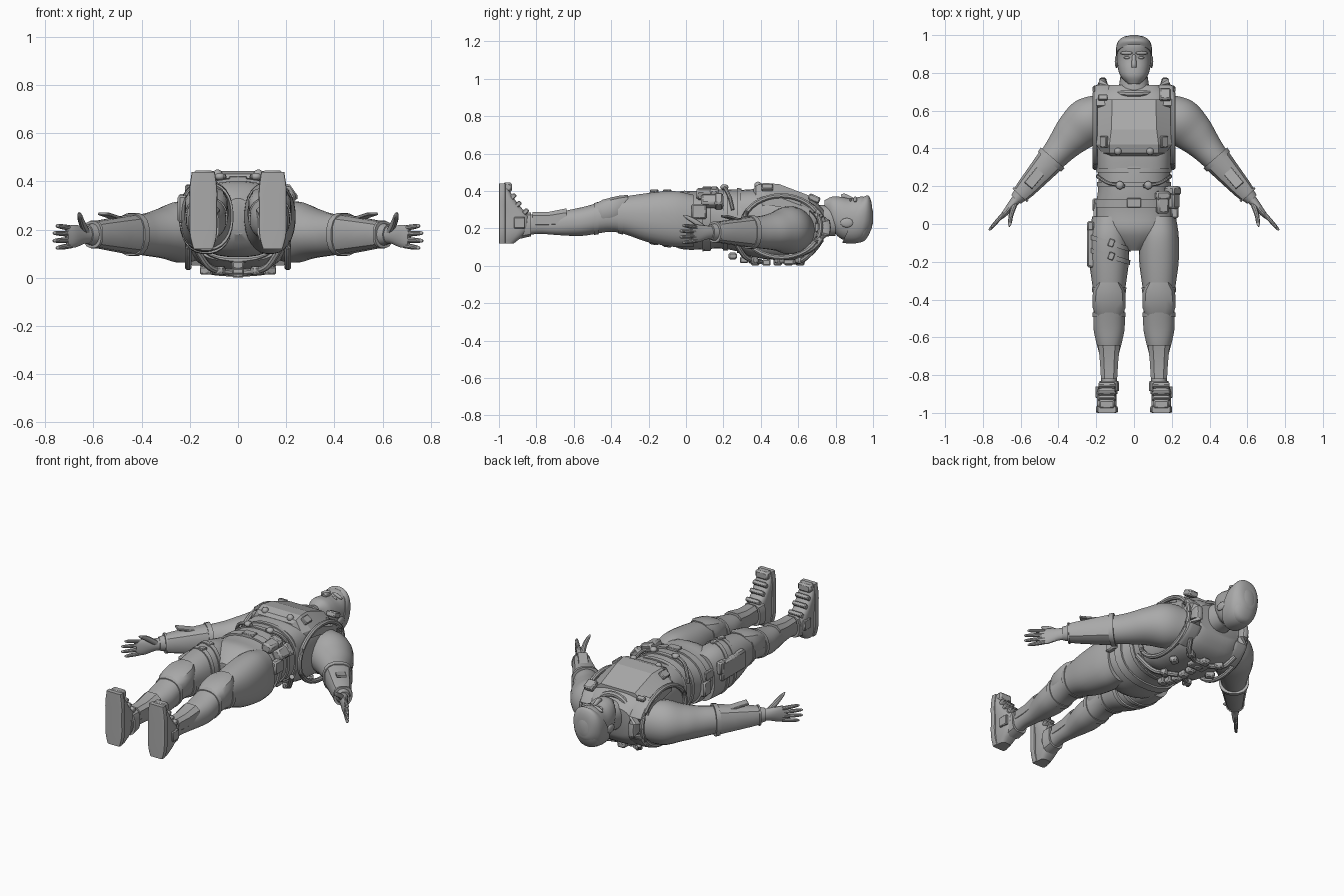
import bpy, bmesh, math
from mathutils import Vector, Matrix

cube = bpy.data.objects.get("Cube")
if cube:
    bpy.data.objects.remove(cube)

grey = bpy.data.materials.new("plain grey")
grey.use_nodes = True
grey.diffuse_color = (.4, .4, .4, 1)
grey.node_tree.nodes["Principled BSDF"].inputs["Base Color"].default_value = grey.diffuse_color


def finish(bm, name, mirror=False, angle=35):
    bmesh.ops.recalc_face_normals(bm, faces=bm.faces)
    mesh = bpy.data.meshes.new(name)
    bm.to_mesh(mesh)
    bm.free()
    mesh.materials.append(grey)
    ob = bpy.data.objects.new(name, mesh)
    bpy.context.collection.objects.link(ob)
    bpy.ops.object.select_all(action='DESELECT')
    ob.select_set(True)
    bpy.context.view_layer.objects.active = ob
    bpy.ops.object.shade_smooth_by_angle(angle=math.radians(angle))
    if mirror:
        ob.modifiers.new("Mirror", 'MIRROR').use_mirror_merge = False
    return ob


def skin(bm, loops):
    """Bridge rings of points and cap both ends."""
    rings = [[bm.verts.new(p) for p in loop] for loop in loops]
    n = len(rings[0])
    for a, b in zip(rings, rings[1:]):
        for i in range(n):
            bm.faces.new((a[i], a[(i + 1) % n], b[(i + 1) % n], b[i]))
    bm.faces.new(rings[0])
    bm.faces.new(rings[-1])


def oval(centre, u, v, sides, power):
    """Rounded section; a higher power is boxier."""
    out = []
    for i in range(sides):
        a = math.tau * (i + .5) / sides
        x, y = (math.copysign(abs(f) ** (2 / power), f) for f in (math.cos(a), math.sin(a)))
        out.append(Vector(centre) + Vector(u) * x + Vector(v) * y)
    return out


def sample(rows, keys, k):
    """Smooth curve through the rows, read at key k."""
    last = len(rows) - 1
    i = max(j for j in range(last) if j == 0 or keys[j] <= k)
    span = keys[i + 1] - keys[i]
    t = (k - keys[i]) / span

    def slope(j):
        a, b = max(j - 1, 0), min(j + 1, last)
        return (Vector(rows[b]) - Vector(rows[a])) / (keys[b] - keys[a]) * span

    ease = t * t * (3 - 2 * t)
    return (Vector(rows[i]).lerp(Vector(rows[i + 1]), ease)
            + slope(i) * t * (1 - t) ** 2 - slope(i + 1) * t * t * (1 - t))


def spread(start, end, steps):
    return [start + (end - start) * i / steps for i in range(steps + 1)]


def body(name, rows, start=None, end=None, x=0, steps=20, grow=0, sides=28, power=2.3,
         tilt=0, lean=0, **kw):
    """Loft along y through rows of (y, half width, low z, high z)."""
    keys = [r[0] for r in rows]
    start = keys[0] if start is None else start
    end = keys[-1] if end is None else end
    loops = []
    for i, k in enumerate(spread(start, end, steps)):
        y, w, low, high = sample(rows, keys, k)
        loops.append(oval((x, y, (low + high) / 2), (w + grow, tilt, 0),
                          (0, lean * (1 - i / steps), (high - low) / 2 + grow), sides, power))
    bm = bmesh.new()
    skin(bm, loops)
    return finish(bm, name, **kw)


def band(name, rows, y, width, **kw):
    """Strap hugging a body part."""
    return body(name, rows, y - width / 2, y + width / 2, steps=1, **kw)


def limb(name, rows, start=0, end=None, steps=12, grow=0, sides=16, power=2, **kw):
    """Loft along a path through rows of (x, y, z, half width, half depth)."""
    end = len(rows) - 1 if end is None else end
    rings = [sample(rows, range(len(rows)), k) for k in spread(start, end, steps)]
    loops = []
    for i, r in enumerate(rings):
        ahead = (rings[min(i + 1, steps)] - rings[max(i - 1, 0)])[:3]
        along = Vector(ahead).normalized()
        up = Vector((0, 0, 1)) if abs(along.z) < .9 else Vector((1, 0, 0))
        side = along.cross(up).normalized()
        loops.append(oval(r[:3], side * (r[3] + grow), side.cross(along) * (r[4] + grow), sides, power))
    bm = bmesh.new()
    skin(bm, loops)
    return finish(bm, name, **kw)


def hose(name, points, radius, **kw):
    return limb(name, [(*p, radius, radius) for p in points], sides=8, **kw)


def place(bm, name, loc, size, turn, **kw):
    bmesh.ops.scale(bm, vec=size, verts=bm.verts)
    for degrees, axis in zip(turn, 'XYZ'):
        bmesh.ops.rotate(bm, verts=bm.verts, matrix=Matrix.Rotation(math.radians(degrees), 3, axis))
    bmesh.ops.translate(bm, verts=bm.verts, vec=loc)
    return finish(bm, name, **kw)


def block(name, loc, size, turn=(0, 0, 0), **kw):
    """Box with chamfered edges."""
    bm = bmesh.new()
    bmesh.ops.create_cube(bm, size=1)
    ob = place(bm, name, loc, size, turn, **kw)
    bevel = bmesh.new()
    bevel.from_mesh(ob.data)
    bmesh.ops.bevel(bevel, geom=bevel.edges[:], offset=min(size) / 5, segments=1, affect='EDGES')
    bevel.to_mesh(ob.data)
    bevel.free()


def blob(name, loc, size, turn=(0, 0, 0), **kw):
    bm = bmesh.new()
    bmesh.ops.create_uvsphere(bm, u_segments=16, v_segments=10, radius=1)
    return place(bm, name, loc, size, turn, **kw)


# Head and neck
HEAD = [(.74, .03, .29, .35), (.78, .07, .2, .37), (.82, .085, .15, .37), (.88, .09, .13, .36),
        (.95, .085, .13, .37), (.985, .06, .18, .34), (1, .02, .23, .29)]
body("neck", [(.66, .09, .15, .33), (.8, .07, .16, .32)])
body("head", HEAD, steps=30)
body("hair", HEAD, .89, .995, lean=.055, grow=.006)
limb("nose", [(0, .9, .35, .01, .01), (0, .85, .37, .013, .015), (0, .83, .37, .014, .012)])
blob("brow", (.04, .905, .355), (.035, .01, .01), (0, 20, 0), mirror=True)
blob("eye", (.037, .88, .35), (.018, .007, .01), (0, 15, 0), mirror=True)
blob("ear", (.092, .86, .23), (.01, .035, .025), mirror=True)
for y in (.795, .805):
    blob("lip", (0, y, .36), (.03, .005, .01))

# Torso and legs
TORSO = [(-.14, .05, .18, .33), (-.09, .14, .12, .37), (-.03, .2, .09, .4), (.05, .21, .085, .4),
         (.2, .19, .09, .41), (.4, .2, .05, .4), (.6, .19, .05, .38), (.7, .13, .1, .34)]
LEG = [(-.9, .045, .15, .28), (-.8, .042, .17, .275), (-.7, .05, .165, .28), (-.62, .07, .16, .3),
       (-.55, .083, .16, .315), (-.38, .083, .18, .36), (-.2, .105, .125, .39), (-.06, .105, .1, .4),
       (.04, .09, .1, .38)]
legs = dict(x=.132, mirror=True)
body("torso", TORSO, steps=32)
body("leg", LEG, steps=36, **legs)
body("knee_pad", [(-.49, .07, .23, .33), (-.46, .087, .22, .35), (-.34, .085, .24, .38), (-.31, .06, .27, .38)],
     sides=12, power=3, steps=4, **legs)
body("shin_guard", [(-.82, .045, .2, .29), (-.74, .05, .2, .29), (-.64, .06, .2, .31)],
     sides=8, power=3, steps=2, **legs)
for y in (-.35, -.48):
    band("knee_strap", LEG, y, .025, grow=.005, **legs)

# Boots, lofted from heel to toe through rows of (z, half width, top y)
BOOT = [(.12, .035, -.92), (.16, .047, -.87), (.2, .052, -.84), (.27, .052, -.84), (.31, .052, -.88),
        (.37, .052, -.925), (.44, .042, -.96)]


def boot(name, sole, grow, power):
    loops = []
    for k in spread(BOOT[0][0], BOOT[-1][0], 14):
        z, w, top = sample(BOOT, [r[0] for r in BOOT], k)
        top = -.965 if sole else top
        loops.append(oval((.144, (top - 1) / 2, z), (w + grow, 0, 0), (0, (top + 1) / 2, 0), 16, power))
    bm = bmesh.new()
    skin(bm, loops)
    finish(bm, name, mirror=True)


boot("boot_upper", False, 0, 3)
boot("boot_sole", True, .006, 8)
block("toe_cap", (.144, -.955, .42), (.085, .05, .05), mirror=True)
for z in (.29, .33, .37):
    y = sample(BOOT, [r[0] for r in BOOT], z)[2]
    block("boot_strap", (.144, y, z), (.09, .025, .035), (-45, 0, 0), mirror=True)
body("boot_cuff", LEG, -.885, -.83, grow=.01, sides=12, power=3, steps=2, **legs)
block("ankle_guard", (.195, -.89, .23), (.02, .06, .06), mirror=True)

# Arms and bracers share one path
ARM = [(.14, .61, .19, .09, .11), (.235, .55, .19, .125, .128), (.31, .485, .185, .112, .105),
       (.37, .42, .18, .09, .09), (.43, .35, .18, .074, .08), (.57, .19, .18, .05, .054),
       (.625, .13, .18, .034, .04)]
limb("arm", ARM, steps=30, sides=24, mirror=True)
limb("bracer", ARM, 4, 5.5, steps=3, grow=.005, sides=12, power=2.8, mirror=True)
for k in (4, 5.4):
    limb("bracer_rim", ARM, k, k + .15, steps=1, grow=.011, power=2.5, mirror=True)
block("bracer_plate", (.51, .263, .25), (.055, .16, .012), (-12, 0, 40), mirror=True)

# Hands with fanned fingers
limb("palm", [(.6, .155, .178, .03, .036), (.64, .11, .178, .024, .037), (.68, .06, .173, .017, .048),
              (.71, .03, .17, .01, .044)], mirror=True)
for i in range(4):
    fan = 1.5 - i
    base = Vector((.69, .055, .17 + .024 * fan))
    reach = Vector((.66, -.75, .07 * fan)) * (.12 - .01 * fan * fan)
    limb("finger", [(*(base + reach * t), r, r) for t, r in ((0, .011), (.5, .011), (.9, .008), (1, .003))],
         sides=10, mirror=True)
limb("thumb", [(.63, .11, .19, .016, .016), (.65, .05, .235, .013, .015), (.657, .005, .26, .01, .01),
               (.66, -.014, .27, .003, .003)], sides=10, mirror=True)

# Vest with its faceted chest plate
VEST = [(.29, .195, .07, .405), (.36, .2, .045, .41), (.5, .205, .03, .405), (.62, .203, .035, .375),
        (.69, .185, .07, .345), (.735, .14, .13, .3)]
body("vest", VEST, power=3.2, sides=36)
bm = bmesh.new()
skin(bm, [[(-o, y, z - .07), (-i, y, z), (i, y, z), (o, y, z - .07), (o, y, z - .12), (-o, y, z - .12)]
          for y, z, i, o in ((.36, .41, .115, .15), (.375, .43, .13, .17), (.42, .444, .13, .2),
                             (.5, .436, .12, .207), (.66, .375, .115, .207))])
finish(bm, "chest_plate", angle=15)
turns = spread(0, math.tau, 24)
limb("shoulder_strap", [(.165, .525 + .205 * math.cos(a), .205 + .15 * math.sin(a), .045, .022)
                        for a in spread(-1.1, 1.1, 8)], power=4, mirror=True)
hose("armhole_trim", [(.206, .51 + .21 * math.cos(a), .21 + .165 * math.sin(a)) for a in turns],
     .014, steps=36, mirror=True)
hose("collar", [(.115 * math.cos(a), .7 - .01 * math.sin(a), .245 + .105 * math.sin(a)) for a in turns],
     .017, steps=36)
block("shoulder_unit", (.165, .685, .36), (.06, .065, .035), (-25, 0, 0))
block("shoulder_clip", (-.165, .67, .36), (.05, .03, .02), (-20, 0, 0))
block("vest_clip", (.158, .435, .418), (.045, .06, .022), (0, 38, 0), mirror=True)
blob("vest_knob", (.085, .385, .43), (.02, .02, .02), mirror=True)

# Belts, waist hoses and pouches
band("belt", TORSO, .11, .045, grow=.01)
band("waist_band", TORSO, .21, .025, grow=.008)
band("rib_band", TORSO, .285, .025, grow=.008)
block("buckle", (0, .112, .413), (.075, .05, .02))
hose("waist_hose", [(.19, .25, .3), (.17, .235, .36), (.13, .215, .405), (.05, .2, .42)], .01, mirror=True)
blob("hose_fitting", (.075, .205, .42), (.022, .022, .016), mirror=True)
for x, y, z, turn in ((.15, .115, .385, 15), (.205, .14, .345, 55)):
    block("pouch", (x, y, z), (.065, .12, .055), (0, turn, 0))
    block("pouch_flap", (x, y + .035, z), (.075, .045, .065), (0, turn, 0))
block("side_pouch", (.215, .07, .29), (.04, .08, .08))
block("rear_pouch", (-.2, .1, .22), (.04, .07, .09))

# Holster and thigh straps on the right leg
block("holster", (-.225, -.115, .285), (.05, .23, .115))
block("holster_grip", (-.23, -.01, .31), (.035, .05, .075))
block("holster_hanger", (-.205, .05, .29), (.018, .12, .05))
for y in (-.1, -.17):
    band("thigh_strap", LEG, y, .026, x=-.132, grow=.006, tilt=-.035)
    block("strap_buckle", (-.12, y, .4), (.03, .04, .016), (0, 0, -20))

# Back rig: spine segments with branching hoses
for y in spread(.25, .61, 6):
    block("spine_segment", (0, y, max(.018, .14 - .35 * y)), (.05, .045, .035))
block("spine_hub", (0, .56, .022), (.11, .08, .032))
hose("back_hose", [(.02, .57, .02), (.08, .6, .022), (.13, .63, .035), (.16, .68, .08)], .014, mirror=True)
hose("lower_back_hose", [(.02, .4, .022), (.08, .36, .03), (.13, .31, .055), (.19, .25, .15)], .014, mirror=True)
for x, y in ((.08, .36), (.1, .61), (.13, .5)):
    block("back_clip", (x, y, .03), (.05, .04, .034), (0, 0, 30), mirror=True)
